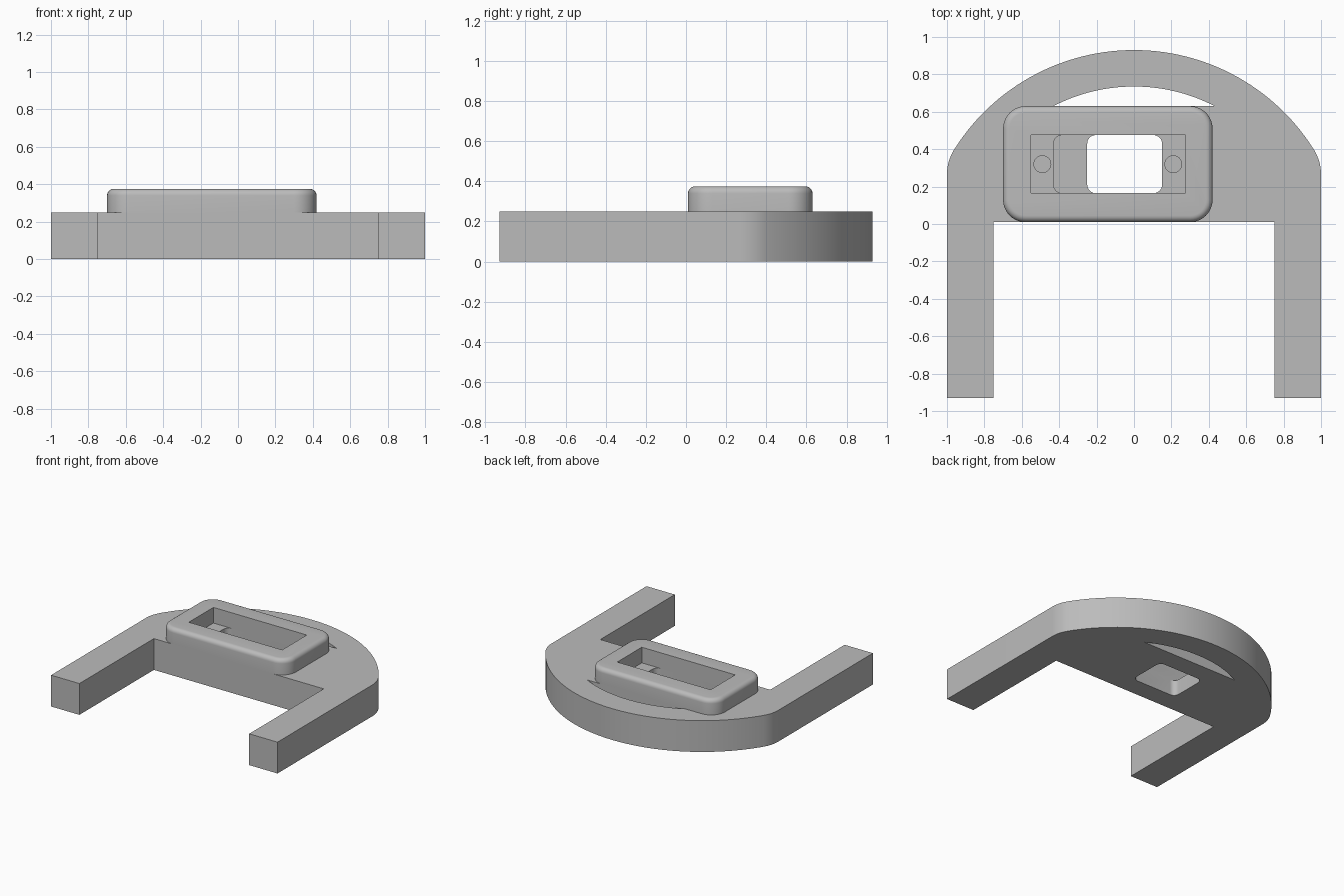
import bpy, bmesh
from math import sin, cos, pi, sqrt, asin, atan2

if "Cube" in bpy.data.objects:
    bpy.data.objects.remove(bpy.data.objects["Cube"], do_unlink=True)

grey = bpy.data.materials.new("plain grey")
grey.use_nodes = True
colour = (0.5, 0.5, 0.5, 1)
grey.diffuse_color = colour
grey.node_tree.nodes["Principled BSDF"].inputs["Base Color"].default_value = colour


def arc(cx, cy, r, a0, a1, n):
    return [(cx + r * cos(a0 + (a1 - a0) * i / n),
             cy + r * sin(a0 + (a1 - a0) * i / n)) for i in range(n + 1)]


def rounded(x0, x1, y0, y1, r, n=10):
    corners = [(x1 - r, y1 - r), (x0 + r, y1 - r), (x0 + r, y0 + r), (x1 - r, y0 + r)]
    return [p for k, (x, y) in enumerate(corners)
            for p in arc(x, y, r, k * pi / 2, (k + 1) * pi / 2, n)]


def prism(name, outline, z0, z1, top_round=0):
    """Extrude a flat outline, optionally rounding the upper rim."""
    bm = bmesh.new()
    base = bm.faces.new([bm.verts.new((x, y, z0)) for x, y in outline])
    up = bmesh.ops.extrude_face_region(bm, geom=[base])["geom"]
    for v in up:
        if isinstance(v, bmesh.types.BMVert):
            v.co.z = z1
    if top_round:
        rim = [e for e in bm.edges if all(v.co.z > z1 - 1e-5 for v in e.verts)]
        bmesh.ops.bevel(bm, geom=rim, offset=top_round, segments=6,
                        profile=0.5, affect='EDGES')
    bmesh.ops.recalc_face_normals(bm, faces=bm.faces[:])
    mesh = bpy.data.meshes.new(name)
    bm.to_mesh(mesh)
    bm.free()
    mesh.materials.append(grey)
    ob = bpy.data.objects.new(name, mesh)
    bpy.context.collection.objects.link(ob)
    return ob


def carve(target, cutters):
    for c in cutters:
        m = target.modifiers.new(c.name, 'BOOLEAN')
        m.operation, m.solver, m.object = 'DIFFERENCE', 'EXACT', c
    bpy.ops.object.select_all(action='DESELECT')
    target.select_set(True)
    bpy.context.view_layer.objects.active = target
    for c in cutters:
        bpy.ops.object.modifier_apply(modifier=c.name)
    bpy.ops.object.shade_smooth_by_angle(angle=pi / 6)


# Plate outline: two legs, a crossbar and a wide arched back with soft shoulders
plate_z, top_z = 0.25, 0.375
front_y, back_y = 0.01, 0.63
big, cy, soft = 1.135, -0.205, 0.25
shoulder_y = cy + sqrt((big - soft) ** 2 - (1 - soft) ** 2)
tangent = atan2(shoulder_y - cy, 1 - soft)
half = [(0.75, front_y), (0.75, -0.93), (1, -0.93)]
half += arc(1 - soft, shoulder_y, soft, 0, tangent, 10)
half += arc(0, cy, big, tangent, pi / 2, 28)[1:]
outline = half + [(-x, y) for x, y in reversed(half[:-1])]
plate = prism("arched_plate", outline, 0, plate_z)

# Raised housing with rounded corners and rim
housing = prism("raised_housing", rounded(-0.70, 0.42, front_y, back_y, 0.12),
                plate_z, top_z, 0.035)

# Cutters: crescent slot, stepped cavity, through window and blind screw holes
slot_r = 0.94
a = asin((back_y - cy) / slot_r)
slot = prism("slot_cutter", arc(0, cy, slot_r, a, pi - a, 32), -0.1, 0.6)
pocket = prism("pocket_cutter",
               [(-0.55, 0.165), (0.275, 0.165), (0.275, 0.475), (-0.55, 0.475)], 0.2, 0.6)
cavity = prism("cavity_cutter", rounded(-0.43, 0.15, 0.165, 0.475, 0.045), 0.125, 0.6)
window = prism("window_cutter", rounded(-0.25, 0.15, 0.165, 0.475, 0.045), -0.1, 0.2)
screws = [prism("screw_cutter_" + side, arc(x, 0.32, 0.045, 0, 2 * pi, 32)[:-1], 0.1, 0.6)
          for side, x in (("right", -0.49), ("left", 0.21))]

carve(plate, [slot, cavity, window] + screws)
carve(housing, [pocket])
for c in [slot, pocket, cavity, window] + screws:
    bpy.data.objects.remove(c, do_unlink=True)
